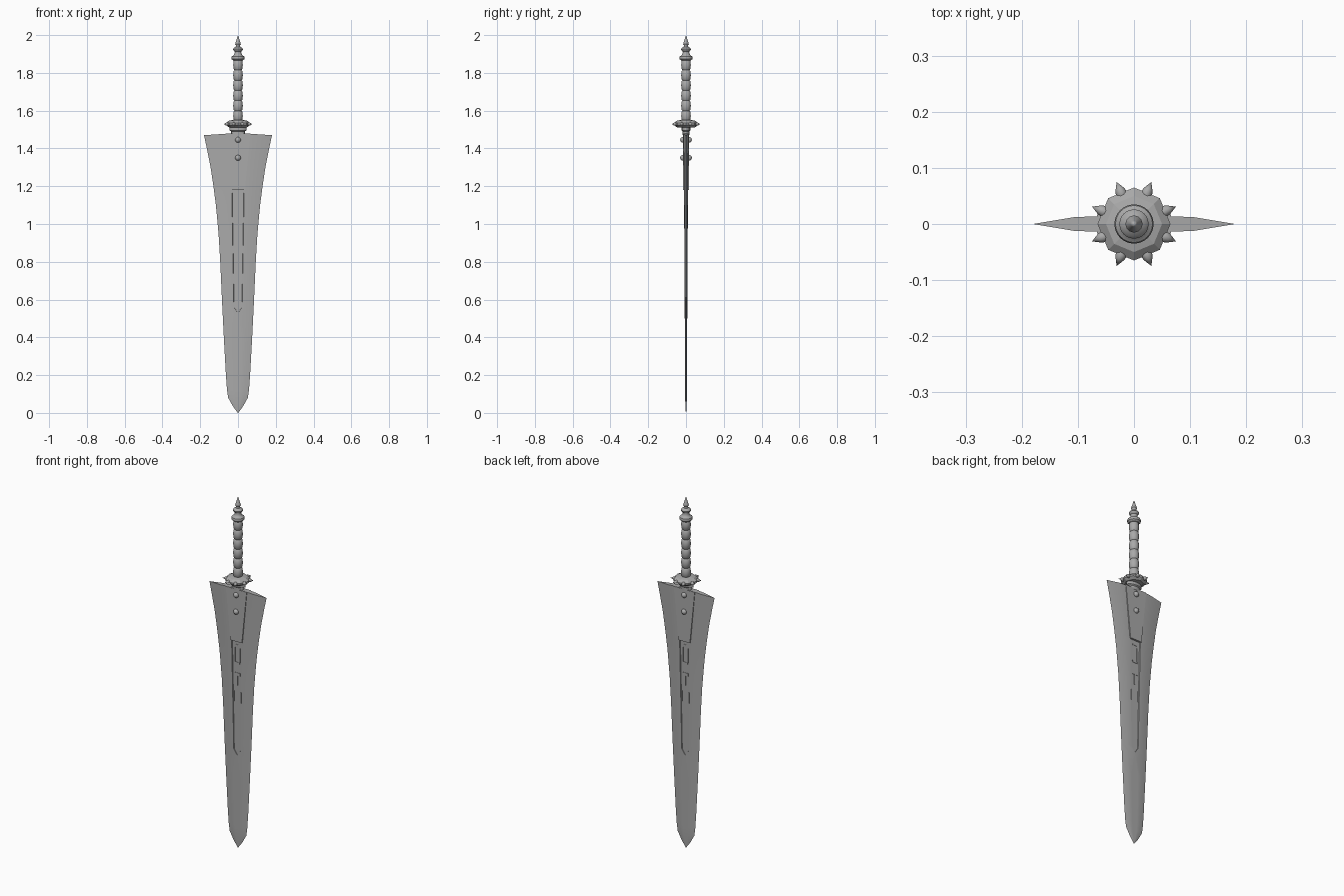
import bpy, bmesh, math
from mathutils import Matrix, Vector

cube = bpy.data.objects.get("Cube")
if cube:
    bpy.data.objects.remove(cube, do_unlink=True)

steel = bpy.data.materials.new("grey steel")
steel.use_nodes = True
GREY = (0.4, 0.4, 0.4, 1)
steel.diffuse_color = GREY
steel.node_tree.nodes["Principled BSDF"].inputs["Base Color"].default_value = GREY


def finish(name, bm, smooth=None):
    bmesh.ops.remove_doubles(bm, verts=bm.verts, dist=1e-5)
    bmesh.ops.recalc_face_normals(bm, faces=bm.faces)
    mesh = bpy.data.meshes.new(name)
    bm.to_mesh(mesh)
    bm.free()
    mesh.materials.append(steel)
    ob = bpy.data.objects.new(name, mesh)
    bpy.context.collection.objects.link(ob)
    if smooth:
        bpy.ops.object.select_all(action='DESELECT')
        ob.select_set(True)
        bpy.context.view_layer.objects.active = ob
        bpy.ops.object.shade_smooth_by_angle(angle=math.radians(smooth))
    return ob


def lathe(name, profile, sides, smooth=None):
    bm = bmesh.new()
    vs = [bm.verts.new((r, 0, z)) for r, z in profile]
    edges = [bm.edges.new(p) for p in zip(vs, vs[1:])]
    bmesh.ops.spin(bm, geom=vs + edges, axis=(0, 0, 1), cent=(0, 0, 0),
                   angle=math.tau, steps=sides, use_duplicate=False)
    return finish(name, bm, smooth)


def prism(name, outline, y0, y1):
    """Extrude an x-z outline between two depths."""
    bm = bmesh.new()
    face = bm.faces.new([bm.verts.new((x, y0, z)) for x, z in outline])
    ext = bmesh.ops.extrude_face_region(bm, geom=[face])
    moved = [g for g in ext["geom"] if isinstance(g, bmesh.types.BMVert)]
    bmesh.ops.translate(bm, verts=moved, vec=(0, y1 - y0, 0))
    return finish(name, bm)


def lerp_table(table, z):
    for (z0, a), (z1, b) in zip(table, table[1:]):
        if z <= z1:
            return a + (b - a) * (z - z0) / (z1 - z0)
    return table[-1][1]


# Blade: lofted sections with a sunken fuller on both faces
WIDTH = [(0, 0.001), (0.035, 0.027), (0.08, 0.052), (0.12, 0.058), (0.2, 0.064),
         (0.4, 0.075), (0.6, 0.085), (0.8, 0.094), (0.95, 0.103), (1.1, 0.117),
         (1.2, 0.13), (1.3, 0.145), (1.4, 0.165), (1.47, 0.18)]
THICK = [(0, 0.001), (0.08, 0.005), (0.6, 0.007), (1.1, 0.01), (1.47, 0.014)]
FULLER = [(0.53, 0.001), (0.56, 0.022), (1.18, 0.033)]
levels = sorted({z for z, _ in WIDTH} | {z for z, _ in FULLER} | {0.529, 1.181})
bm = bmesh.new()
rings = []
for z in levels:
    w, t = lerp_table(WIDTH, z), lerp_table(THICK, z)
    sunk = 0.53 <= z <= 1.18
    f = lerp_table(FULLER, max(z, 0.53)) if z >= 0.529 else 0.3 * w
    depth = t * 0.55 if sunk else t
    quarter = [(0, depth), (f * 0.93, depth), (f, t), (w * 0.58, t * 0.9), (w, 0)]
    half = quarter + [(x, -y) for x, y in quarter[-2::-1]]
    loop = half + [(-x, y) for x, y in half[-2:0:-1]]
    # The shoulders drop slightly toward the cutting edges
    lift = 0.012 if z == levels[-1] else 0
    rings.append([bm.verts.new((x, y, z + lift * (1 - abs(x) / w))) for x, y in loop])
for a, b in zip(rings, rings[1:]):
    for i in range(len(a)):
        j = (i + 1) % len(a)
        bm.faces.new((a[i], a[j], b[j], b[i]))
bm.faces.new(rings[0])
top = rings[-1]
n = len(top)
for i in range(n // 4):
    for k in (i, n // 2 + i):
        m = (n // 2 - k) % n
        quad = [top[k], top[(k + 1) % n], top[(m - 1) % n], top[m]]
        bm.faces.new(list(dict.fromkeys(quad)))
finish("blade", bm, 20)

# Reinforcing plates, rivets and the marks in the fuller, on each face
for side, label in ((-1, "front"), (1, "back")):
    prism(label + "_reinforcing_plate",
          [(-0.066, 1.478), (0.066, 1.478), (0.036, 1.18), (-0.036, 1.18)],
          side * 0.009, side * 0.0165)
    for i, z in enumerate((1.35, 1.445)):
        bm = bmesh.new()
        bmesh.ops.create_uvsphere(bm, u_segments=16, v_segments=10, radius=0.015)
        bmesh.ops.translate(bm, verts=bm.verts, vec=(0, side * 0.016, z))
        finish(f"{label}_rivet_{i + 1}", bm, 60)
    marks = [(0, 1.155, 0.014, 0.004), (0, 1.055, 0.016, 0.004), (0, 0.99, 0.018, 0.008),
             (-0.016, 1.1, 0.003, 0.04), (0.016, 1.1, 0.003, 0.04),
             (0, 0.96, 0.003, 0.035), (-0.022, 0.86, 0.002, 0.03), (0.022, 0.86, 0.002, 0.03)]
    for i, (x, z, w, h) in enumerate(marks):
        prism(f"{label}_fuller_mark_{i + 1}",
              [(x - w, z - h), (x + w, z - h), (x + w, z + h), (x - w, z + h)],
              side * 0.003, side * 0.0075)

# Flattened collar between blade and guard
collar = lathe("collar", [(0, 1.47), (0.036, 1.47), (0.036, 1.49), (0.046, 1.495),
                          (0.046, 1.51), (0.036, 1.52), (0, 1.52)], 16, 35)
collar.scale.y = 0.5

# Octagonal guard with a ring of spikes
lathe("guard", [(0, 1.512), (0.048, 1.512), (0.065, 1.524), (0.065, 1.534),
                (0.05, 1.546), (0.03, 1.55), (0, 1.55)], 8)
for i in range(8):
    spike = lathe(f"guard_spike_{i + 1}", [(0, -0.008), (0.008, -0.006), (0.0105, 0.002),
                                           (0.008, 0.01), (0, 0.024)], 10, 50)
    a = (i + 0.5) * math.tau / 8
    out = Vector((math.cos(a), math.sin(a), 0))
    spike.matrix_world = (Matrix.Translation(out * 0.057 + Vector((0, 0, 1.529)))
                          @ out.to_track_quat('Z', 'Y').to_matrix().to_4x4())

# Grip of rounded segments separated by grooves
START, STEP = 1.545, 0.054
grip = [(0, START)]
for i in range(6):
    z = START + i * STEP
    grip += [(0.019, z), (0.0235, z + 0.006), (0.0255, z + STEP / 2),
             (0.0235, z + STEP - 0.006), (0.019, z + STEP)]
grip.append((0, START + 6 * STEP))
lathe("grip", grip, 24, 40)

# Pommel ring, disc and finial
lathe("pommel", [(0, 1.865), (0.025, 1.865), (0.034, 1.873), (0.035, 1.88), (0.033, 1.887),
                 (0.022, 1.894), (0.017, 1.905), (0.018, 1.914), (0.025, 1.92),
                 (0.026, 1.926), (0.022, 1.932), (0.012, 1.938), (0.011, 1.945),
                 (0.015, 1.952), (0.013, 1.96), (0.006, 1.982), (0, 2)], 24, 40)
